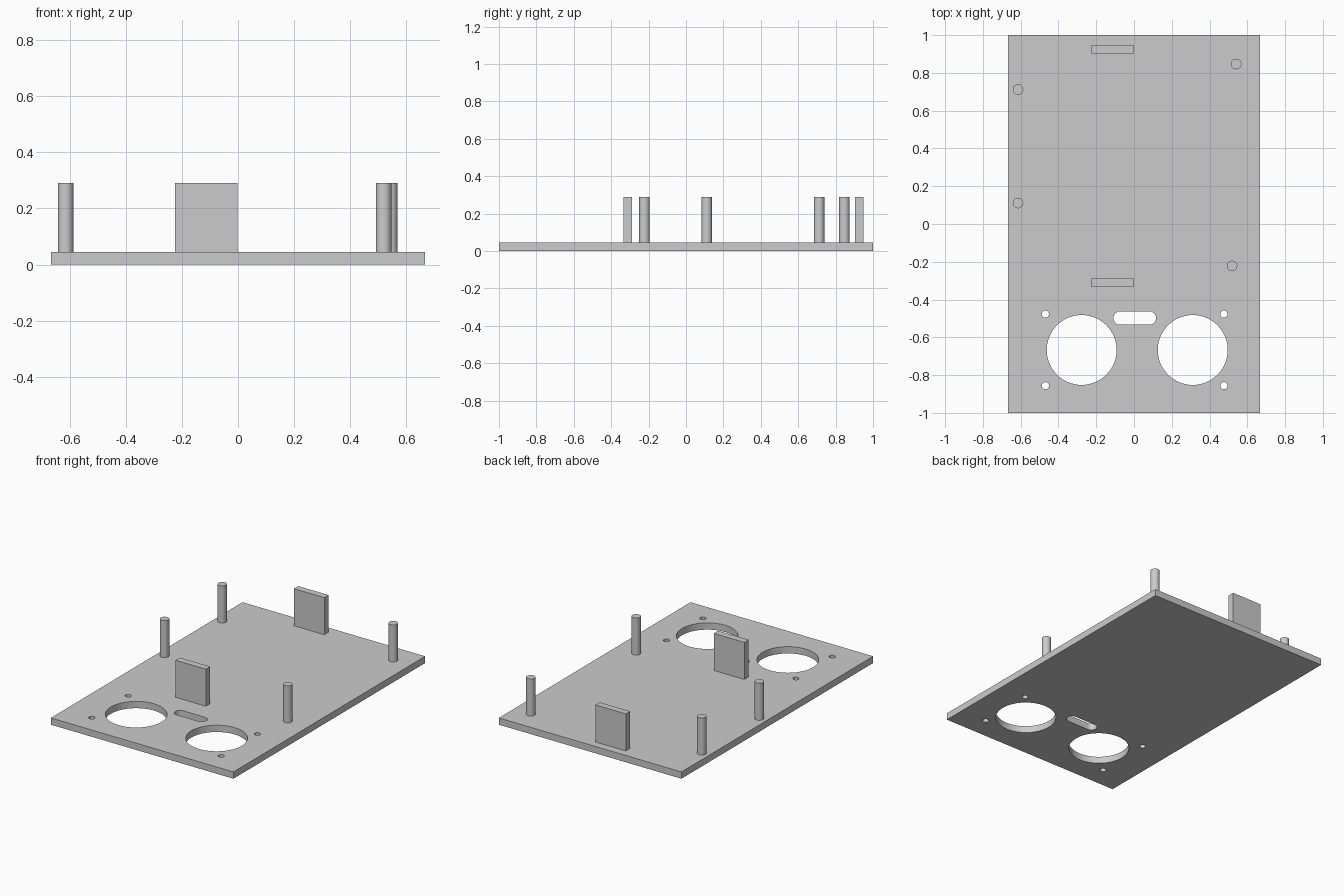
import bpy
import math

if "Cube" in bpy.data.objects:
    bpy.data.objects.remove(bpy.data.objects["Cube"], do_unlink=True)

PLATE_TOP = 0.045
PART_TOP = 0.29

grey = bpy.data.materials.new("plain grey")
grey.use_nodes = True
grey.diffuse_color = (0.6, 0.6, 0.6, 1)
grey.node_tree.nodes["Principled BSDF"].inputs["Base Color"].default_value = grey.diffuse_color


def box(name, x, y, z):
    """Box from (min, max) ranges."""
    bpy.ops.mesh.primitive_cube_add(size=1, location=[sum(r) / 2 for r in (x, y, z)])
    obj = bpy.context.object
    obj.scale = [r[1] - r[0] for r in (x, y, z)]
    bpy.ops.object.transform_apply(location=False, rotation=False, scale=True)
    obj.name = name
    obj.data.materials.append(grey)
    return obj


def cylinder(name, x, y, radius, z, sides):
    bpy.ops.mesh.primitive_cylinder_add(vertices=sides, radius=radius, depth=z[1] - z[0],
                                        location=(x, y, sum(z) / 2))
    obj = bpy.context.object
    obj.name = name
    obj.data.materials.append(grey)
    return obj


def cut(target, cutter):
    mod = target.modifiers.new("cut", "BOOLEAN")
    mod.operation = "DIFFERENCE"
    mod.solver = "EXACT"
    mod.object = cutter
    bpy.context.view_layer.objects.active = target
    bpy.ops.object.modifier_apply(modifier=mod.name)
    bpy.data.objects.remove(cutter, do_unlink=True)


def smooth(obj):
    bpy.ops.object.select_all(action="DESELECT")
    obj.select_set(True)
    bpy.context.view_layer.objects.active = obj
    bpy.ops.object.shade_smooth_by_angle(angle=math.radians(30))


# Base plate
plate = box("base_plate", (-0.667, 0.667), (-1, 1), (0, PLATE_TOP))
through = (-0.1, 0.2)

# Two large round openings
for x in (-0.277, 0.311):
    cut(plate, cylinder("opening_cutter", x, -0.667, 0.185, through, 64))

# Four screw holes
for x in (-0.469, 0.476):
    for y in (-0.477, -0.856):
        cut(plate, cylinder("screw_cutter", x, y, 0.019, through, 24))

# Slot with round ends
slot_x, slot_y, slot_r, half = 0.004, -0.498, 0.035, 0.078
slot = box("slot_cutter", (slot_x - half, slot_x + half), (slot_y - slot_r, slot_y + slot_r), through)
for side in (-1, 1):
    end = cylinder("slot_end_cutter", slot_x + side * half, slot_y, slot_r, through, 32)
    mod = slot.modifiers.new("round_end", "BOOLEAN")
    mod.operation = "UNION"
    mod.object = end
    bpy.context.view_layer.objects.active = slot
    bpy.ops.object.modifier_apply(modifier=mod.name)
    bpy.data.objects.remove(end, do_unlink=True)
cut(plate, slot)
smooth(plate)

# Standing posts
posts = {
    "left_back_post": (0.541, 0.847),
    "left_front_post": (0.519, -0.222),
    "right_back_post": (-0.614, 0.712),
    "right_front_post": (-0.614, 0.111),
}
for name, (x, y) in posts.items():
    smooth(cylinder(name, x, y, 0.028, (PLATE_TOP, PART_TOP), 32))

# Upright tabs
for name, y in (("front_tab", -0.333), ("back_tab", 0.903)):
    box(name, (-0.224, -0.002), (y, y + 0.045), (PLATE_TOP, PART_TOP))
